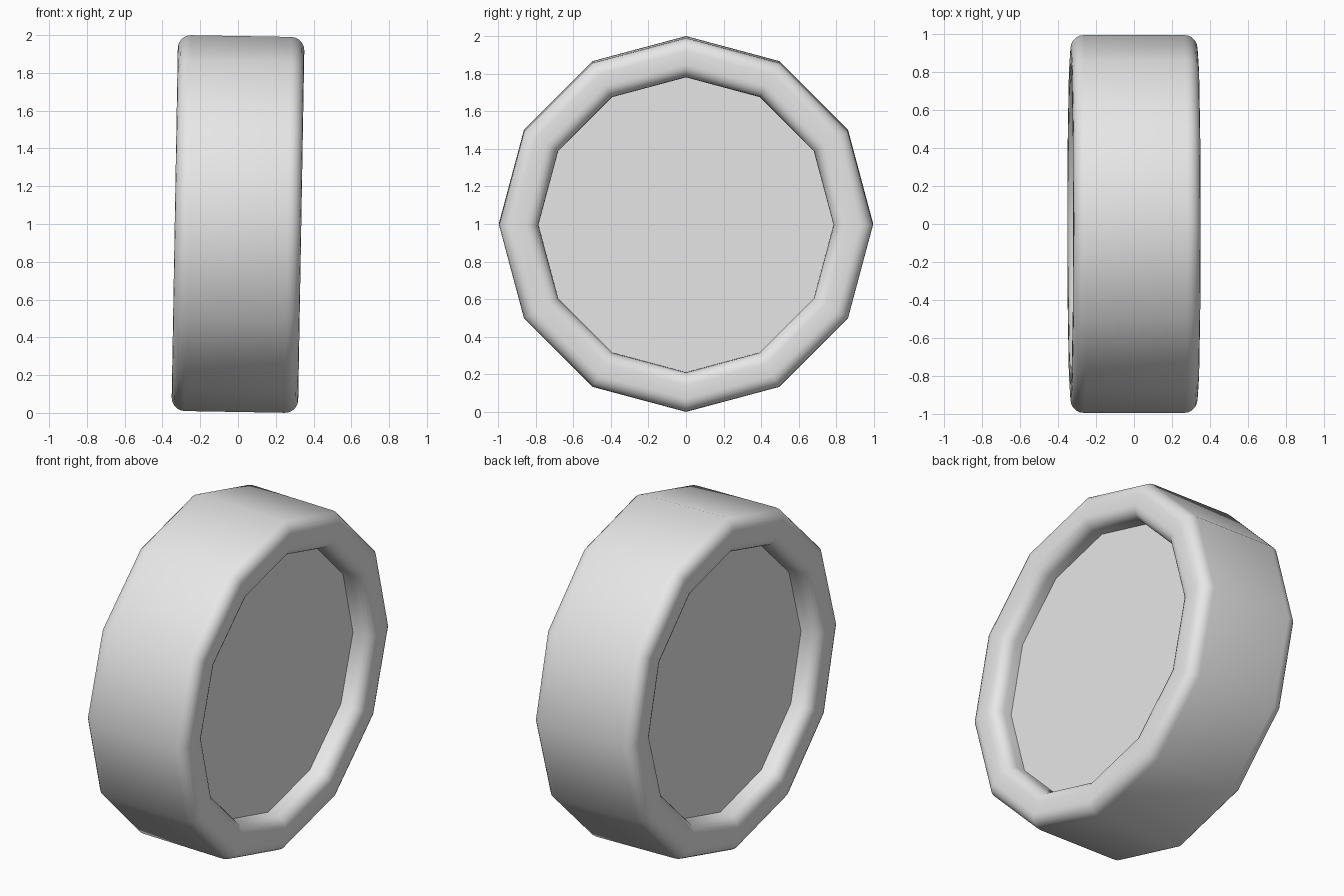
import bpy, bmesh, math
from mathutils import Matrix

SIDES = 12
OUTER, INNER = 0.995, 0.785     # tyre radii
HALF_WIDTH, HUB_HALF = 0.335, 0.215
ROUND, STEPS = 0.07, 5          # rounded rim edges
TILT = Matrix.Translation((0, 0, 1)) @ Matrix.Rotation(math.radians(1), 4, 'Y')

cube = bpy.data.objects.get("Cube")
if cube:
    bpy.data.objects.remove(cube)

grey = bpy.data.materials.new("light_grey")
grey.use_nodes = True
colour = (0.8, 0.8, 0.8, 1)
grey.diffuse_color = colour
grey.node_tree.nodes["Principled BSDF"].inputs["Base Color"].default_value = colour


def add_object(name, bm):
    bmesh.ops.recalc_face_normals(bm, faces=bm.faces)
    mesh = bpy.data.meshes.new(name)
    bm.to_mesh(mesh)
    bm.free()
    mesh.materials.append(grey)
    obj = bpy.data.objects.new(name, mesh)
    obj.matrix_world = TILT
    bpy.context.collection.objects.link(obj)
    return obj


def arc(cx, cr, start):
    """Quarter circle in the (width, radius) plane, turning clockwise."""
    angles = [math.radians(start - 90 * i / STEPS) for i in range(STEPS + 1)]
    return [(cx + ROUND * math.cos(a), cr + ROUND * math.sin(a)) for a in angles]


# Tyre: rounded channel section swept around the axle
side = HALF_WIDTH - ROUND
right_half = arc(side, OUTER - ROUND, 90) + arc(side, INNER + ROUND, 0)
right_half.append((HUB_HALF, INNER))
section = [(-x, r) for x, r in reversed(right_half)] + right_half

bm = bmesh.new()
rings = []
for i in range(SIDES):
    a = 2 * math.pi * i / SIDES
    rings.append([bm.verts.new((x, r * math.sin(a), r * math.cos(a))) for x, r in section])
for i in range(SIDES):
    here, there = rings[i], rings[(i + 1) % SIDES]
    for j in range(len(section) - 1):
        bm.faces.new((here[j], here[j + 1], there[j + 1], there[j]))
# Orient the open shell outwards before the normals are unified
tyre = add_object("tyre", bm)
for poly in tyre.data.polygons:
    poly.use_smooth = True
outermost = max(tyre.data.polygons, key=lambda p: p.center.yz.length)
if outermost.normal.yz.dot(outermost.center.yz) < 0:
    tyre.data.flip_normals()

# Hub: flat recessed disc closing both sides
bm = bmesh.new()
bmesh.ops.create_cone(bm, cap_ends=True, segments=SIDES, radius1=INNER, radius2=INNER,
                      depth=2 * HUB_HALF, matrix=Matrix.Rotation(math.pi / 2, 4, 'Y'))
walls = [f for f in bm.faces if len(f.verts) == 4]
bmesh.ops.delete(bm, geom=walls, context='FACES_ONLY')
hub = add_object("hub_discs", bm)
for poly in hub.data.polygons:
    if poly.normal.x * poly.center.x < 0:
        poly.flip()
